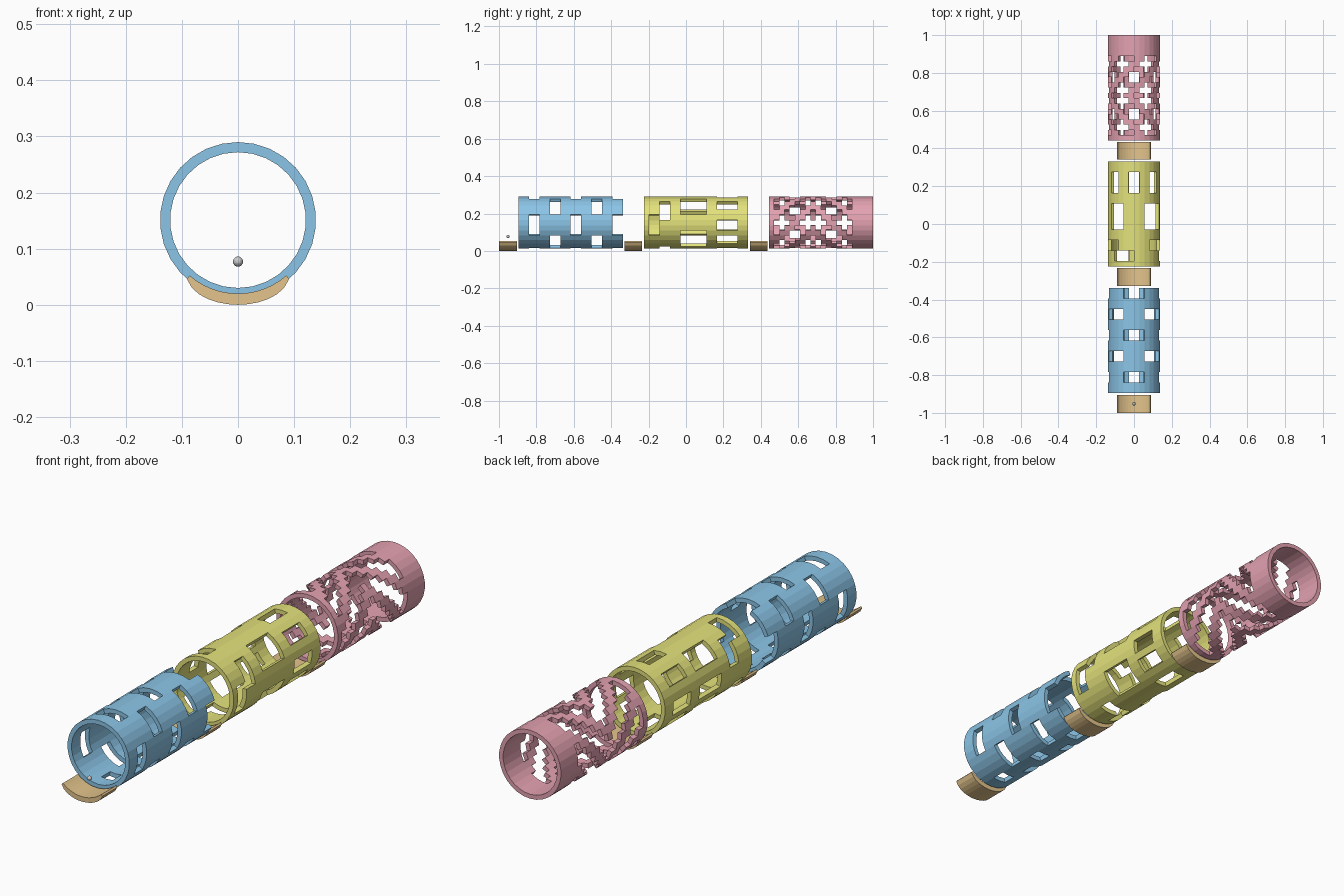
import bpy, bmesh, math

if "Cube" in bpy.data.objects:
    bpy.data.objects.remove(bpy.data.objects["Cube"])

ZC = 0.151                 # tube axis height
RO, RI = 0.139, 0.121      # tube outer and inner radius
NA, NL = 30, 20            # cells around and along
LENGTH = 0.557


def finish(name, bm, color=None):
    me = bpy.data.meshes.new(name)
    bm.to_mesh(me)
    bm.free()
    ob = bpy.data.objects.new(name, me)
    bpy.context.collection.objects.link(ob)
    if color:
        mat = bpy.data.materials.new(name + "_colour")
        mat.diffuse_color = (*color, 1)
        mat.use_nodes = True
        mat.node_tree.nodes["Principled BSDF"].inputs["Base Color"].default_value = mat.diffuse_color
        me.materials.append(mat)
    return ob


def polar(bm, r, a, y):
    return bm.verts.new((r * math.sin(a), y, ZC + r * math.cos(a)))


def perforated_tube(name, y0, is_open, color):
    bm = bmesh.new()
    grid = {}

    def v(r, i, j):
        key = (r, i % NA, j)
        if key not in grid:
            grid[key] = polar(bm, r, 2 * math.pi * (i % NA) / NA, y0 + LENGTH * j / NL)
        return grid[key]

    def solid(i, j):
        return 0 <= j < NL and not is_open(i % NA, j)

    for i in range(NA):
        for j in range(NL):
            if not solid(i, j):
                continue
            loop = [(i, j), (i + 1, j), (i + 1, j + 1), (i, j + 1)]
            bm.faces.new([v(RO, *p) for p in loop])
            bm.faces.new([v(RI, *p) for p in reversed(loop)])
            # walls towards empty neighbours
            for k, (di, dj) in enumerate([(0, -1), (1, 0), (0, 1), (-1, 0)]):
                if not solid(i + di, j + dj):
                    p, q = loop[k], loop[(k + 1) % 4]
                    bm.faces.new([v(RO, *q), v(RO, *p), v(RI, *p), v(RI, *q)])
    return finish(name, bm, color)


def signed(i):
    return i if i < NA // 2 else i - NA


# Brick pattern of windows
def brick_holes(i, j):
    s = signed(i)
    return j % 4 >= 2 and (s + 2 - 4 * (j // 4 % 2)) % 8 < 4


# Three bands of larger windows
LONG = {c % NA for c in (-1, 0, 3, 4, 7, 8, 10, 11, 14, 15, -12, -11, -9, -8, -5, -4)}
WIDE = {c % NA for a, b in ((2, 6), (9, 13), (-13, -10), (-5, -2), (-9, -7))
        for c in range(a, b)}


def mixed_holes(i, j):
    if 14 <= j < 18:
        return i in LONG
    if 7 <= j < 12:
        return i in WIDE
    if 3 <= j < 5:
        return (i - 3) % 10 < 4
    return 1 <= j < 3 and (i + 4) % 10 < 4


# Stepped diagonal slots, mirrored about the middle
def step_holes(i, j):
    return 1 <= j <= 15 and (i - abs(j - 8) + 4 + 1) % 5 < 3


perforated_tube("brick_tube", -0.895, brick_holes, (0.26, 0.56, 0.80))
perforated_tube("window_tube", -0.225, mixed_holes, (0.77, 0.76, 0.20))
perforated_tube("stepped_tube", 0.443, step_holes, (0.77, 0.36, 0.44))


# Curved cradles under the joints
def cradle(name, y0, y1):
    bm = bmesh.new()
    n = 12
    rings = []
    for k in range(n + 1):
        t = -1 + 2 * k / n
        a = math.pi + t * math.radians(41)
        ro = 0.151 - 0.012 * abs(t) ** 5
        rings.append([polar(bm, r, a, y) for r, y in
                      ((0.131, y0), (ro, y0), (ro, y1), (0.131, y1))])
    for a, b in zip(rings, rings[1:]):
        for k in range(4):
            bm.faces.new((a[k], a[(k + 1) % 4], b[(k + 1) % 4], b[k]))
    bm.faces.new(rings[0])
    bm.faces.new(rings[-1])
    bmesh.ops.recalc_face_normals(bm, faces=bm.faces)
    return finish(name, bm, (0.77, 0.55, 0.26))


for name, y0, y1 in (("front_cradle", -1.0, -0.904),
                     ("middle_cradle", -0.329, -0.234),
                     ("rear_cradle", 0.341, 0.435)):
    cradle(name, y0, y1)

# Small ball inside the front opening
bm = bmesh.new()
bmesh.ops.create_uvsphere(bm, u_segments=16, v_segments=10, radius=0.009)
bmesh.ops.translate(bm, verts=bm.verts, vec=(0, -0.952, 0.077))
finish("ball", bm)
